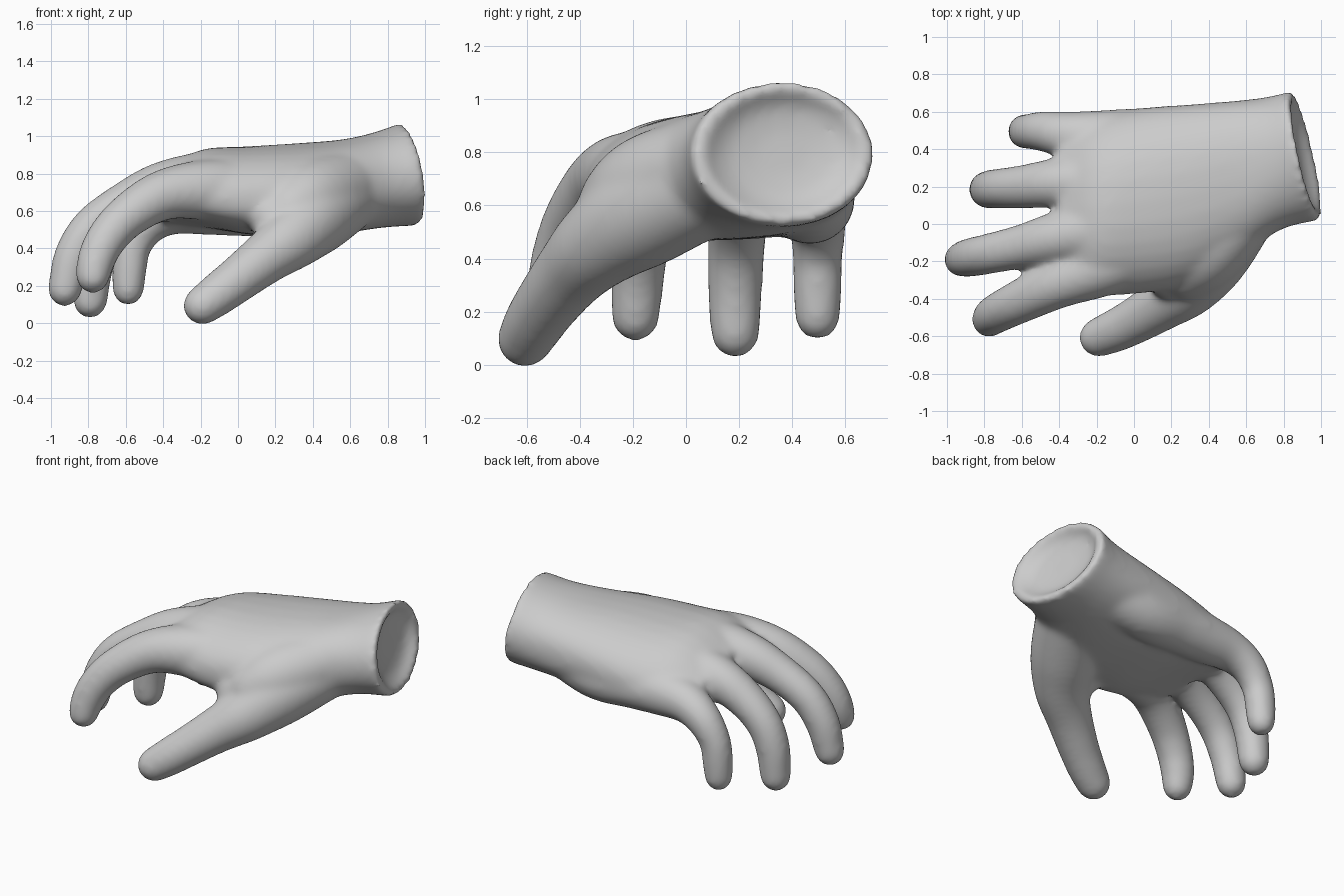
import bpy, bmesh, math
from mathutils import Vector

skin = bpy.data.materials.new("plain grey")
skin.diffuse_color = (0.6, 0.6, 0.6, 1)
bm = bmesh.new()
SIDES = 32
SWELL = 0.006  # makes up for the softening


def loft(rings):
    """Closed skin through a list of point rings."""
    loops = [[bm.verts.new(p) for p in ring] for ring in rings]
    for a, b in zip(loops, loops[1:]):
        for i in range(SIDES):
            j = (i + 1) % SIDES
            bm.faces.new((a[i], a[j], b[j], b[i]))
    bm.faces.new(loops[0][::-1])
    bm.faces.new(loops[-1])


def spline(rows, steps=5):
    """Catmull-Rom interpolation of rows of numbers."""
    rows = [Vector(r) for r in rows]
    pts = [rows[0] * 2 - rows[1]] + rows + [rows[-1] * 2 - rows[-2]]
    out = []
    for a, b, c, d in zip(pts, pts[1:], pts[2:], pts[3:]):
        for k in range(steps):
            t = k / steps
            out.append(0.5 * (2 * b + (c - a) * t + (2 * a - 5 * b + 4 * c - d) * t * t
                              + (3 * b - a - 3 * c + d) * t ** 3))
    return out + [rows[-1]]


def finger(path):
    """Tapered tube with a round tip; path rows are x, y, z, radius."""
    rows = spline(path)
    centres = [(Vector(r[:3]), r[3] + SWELL) for r in rows]
    rings = []
    up = Vector((0.3, 1, 0.1))
    for i, (c, r) in enumerate(centres):
        d = (centres[min(i + 1, len(rows) - 1)][0] - centres[max(i - 1, 0)][0]).normalized()
        u = (up - d * up.dot(d)).normalized()
        v = d.cross(u)
        caps = [0] if i < len(rows) - 1 else [0, 20, 40, 60, 80]
        for deg in caps:
            k = math.radians(deg)
            rings.append([c + d * (r + SWELL) * math.sin(k) + r * math.cos(k)
                          * (u * math.cos(t) + v * math.sin(t))
                          for t in (2 * math.pi * n / SIDES for n in range(SIDES))])
    loft(rings)


def section(x, yc, a, zc, b, arch, tilt, lean, size=1.0):
    """Rounded-box slice of the palm, arched across its width."""
    ring = []
    for n in range(SIDES):
        t = 2 * math.pi * n / SIDES
        c, s = math.cos(t), math.sin(t)
        p = 1 - 0.15 * (1 - lean)
        cy = math.copysign(abs(c) ** p, c) * size
        sz = math.copysign(abs(s) ** p, s) * size
        ring.append((x - lean * (0.075 * cy + 0.045 * sz), yc + a * cy,
                     zc + b * sz - arch * c * c + tilt * cy))
    return ring


# palm and forearm stump: x, y centre, half width, z centre, half height, arch, tilt, lean
palm = [
    (-0.41, 0.08, 0.43, 0.69, 0.12, 0.08, -0.04, 0),
    (-0.20, 0.10, 0.48, 0.725, 0.20, 0.08, -0.03, 0),
    (0.05, 0.125, 0.495, 0.71, 0.235, 0.05, 0.0, 0),
    (0.30, 0.16, 0.48, 0.715, 0.245, 0.03, 0.02, 0),
    (0.55, 0.24, 0.42, 0.73, 0.25, 0.01, 0.02, 0),
    (0.75, 0.325, 0.355, 0.765, 0.255, 0, 0, 0.5),
    (0.922, 0.367, 0.345, 0.797, 0.275, 0, 0, 1),
]
rings = [section(*row) for row in spline(palm, 4)]
# shallow bowl in the cut end
for depth, size in ((0.0, 0.85), (0.03, 0.77), (0.06, 0.6), (0.075, 0.3)):
    rings.append(section(palm[-1][0] - depth, *palm[-1][1:], size))
loft(rings)

# thumb
finger([(0.66, 0.20, 0.74, 0.18), (0.43, -0.14, 0.58, 0.20), (0.30, -0.32, 0.46, 0.165),
        (0.15, -0.43, 0.35, 0.135), (0.0, -0.52, 0.235, 0.118), (-0.10, -0.57, 0.16, 0.11),
        (-0.185, -0.605, 0.098, 0.1)])
# web between thumb and palm
finger([(0.70, 0.22, 0.78, 0.18), (0.43, -0.10, 0.68, 0.20), (0.29, -0.23, 0.60, 0.175),
        (0.20, -0.27, 0.56, 0.13)])
# index finger
finger([(0.15, -0.12, 0.72, 0.13), (-0.15, -0.22, 0.715, 0.155), (-0.40, -0.315, 0.685, 0.13),
        (-0.60, -0.41, 0.565, 0.112), (-0.71, -0.465, 0.44, 0.103), (-0.76, -0.495, 0.33, 0.096),
        (-0.775, -0.515, 0.255, 0.086)])
# middle finger
finger([(0.15, 0.02, 0.74, 0.13), (-0.15, -0.02, 0.75, 0.16), (-0.40, -0.07, 0.725, 0.135),
        (-0.60, -0.12, 0.64, 0.112), (-0.78, -0.16, 0.515, 0.103), (-0.88, -0.18, 0.36, 0.098),
        (-0.925, -0.19, 0.185, 0.086)])
# ring finger
finger([(0.15, 0.22, 0.71, 0.13), (-0.15, 0.22, 0.71, 0.16), (-0.40, 0.22, 0.68, 0.13),
        (-0.58, 0.20, 0.58, 0.112), (-0.71, 0.19, 0.45, 0.103), (-0.77, 0.185, 0.30, 0.098),
        (-0.79, 0.185, 0.125, 0.088)])
# heel of the hand running into the little finger
finger([(0.66, 0.43, 0.73, 0.17), (0.33, 0.465, 0.63, 0.165), (0.05, 0.46, 0.625, 0.155),
        (-0.18, 0.46, 0.62, 0.143), (-0.35, 0.475, 0.60, 0.122), (-0.48, 0.495, 0.53, 0.103),
        (-0.56, 0.495, 0.41, 0.09), (-0.58, 0.495, 0.29, 0.087), (-0.587, 0.495, 0.185, 0.08)])

bmesh.ops.recalc_face_normals(bm, faces=bm.faces)
mesh = bpy.data.meshes.new("hand")
bm.to_mesh(mesh)
bm.free()
mesh.materials.append(skin)
hand = bpy.data.objects.new("hand", mesh)
bpy.context.collection.objects.link(hand)

# fuse the parts into one skin and soften the joins
fuse = hand.modifiers.new("fuse", 'REMESH')
fuse.mode = 'VOXEL'
fuse.voxel_size = 0.018
fuse.use_smooth_shade = True
soft = hand.modifiers.new("soften", 'SMOOTH')
soft.factor = 0.5
soft.iterations = 18
